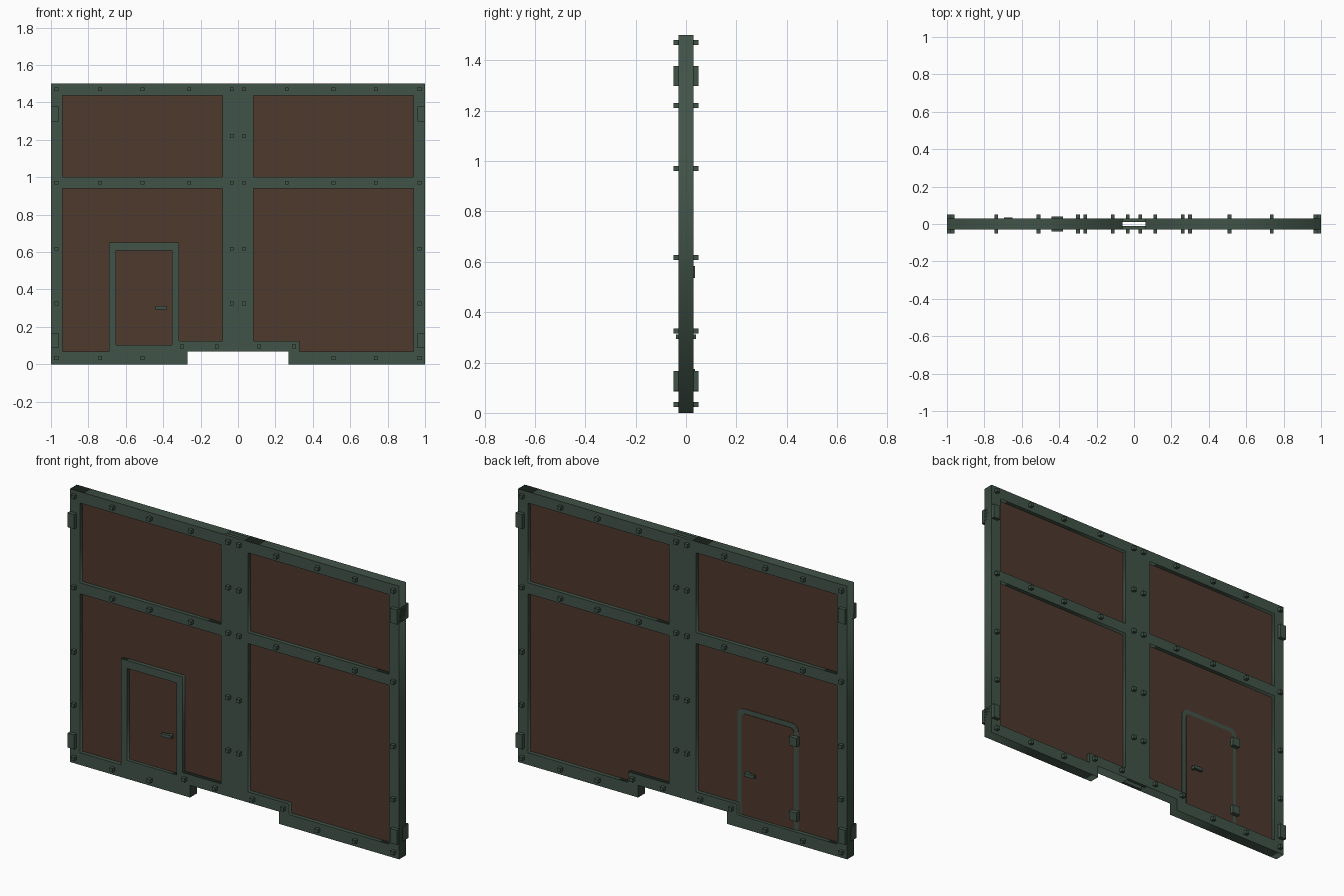
import bpy, math

cube = bpy.data.objects.get("Cube")
if cube:
    bpy.data.objects.remove(cube, do_unlink=True)


def material(name, rgb):
    m = bpy.data.materials.new(name)
    m.use_nodes = True
    col = (*rgb, 1.0)
    m.diffuse_color = col
    bsdf = next(n for n in m.node_tree.nodes if n.type == 'BSDF_PRINCIPLED')
    bsdf.inputs["Base Color"].default_value = col
    bsdf.inputs["Roughness"].default_value = 0.8
    return m


GREEN = material("dark green metal", (0.053, 0.087, 0.064))
BROWN = material("rust brown panel", (0.076, 0.041, 0.027))


def add(name, mesh, mat):
    mesh.materials.clear()
    mesh.materials.append(mat)
    ob = bpy.data.objects.new(name, mesh)
    bpy.context.collection.objects.link(ob)
    return ob


def boxes(name, spans, mat):
    """One object from several boxes given as (x0, x1, y0, y1, z0, z1)."""
    verts, faces = [], []
    for x0, x1, y0, y1, z0, z1 in spans:
        b = len(verts)
        verts += [(x, y, z) for z in (z0, z1)
                  for x, y in ((x0, y0), (x1, y0), (x1, y1), (x0, y1))]
        faces += [[b + i for i in f] for f in
                  ((3, 2, 1, 0), (4, 5, 6, 7), (0, 1, 5, 4),
                   (1, 2, 6, 5), (2, 3, 7, 6), (3, 0, 4, 7))]
    mesh = bpy.data.meshes.new(name)
    mesh.from_pydata(verts, [], faces)
    return add(name, mesh, mat)


def plate(name, loops, y0, y1, mat):
    """Flat plate in the xz plane: an outline with holes, from y0 to y1."""
    cu = bpy.data.curves.new(name, 'CURVE')
    cu.dimensions = '2D'
    cu.fill_mode = 'BOTH'
    cu.extrude = (y1 - y0) / 2
    for pts in loops:
        sp = cu.splines.new('POLY')
        sp.points.add(len(pts) - 1)
        for p, (x, z) in zip(sp.points, pts):
            p.co = (x, z, 0, 1)
        sp.use_cyclic_u = True
    tmp = bpy.data.objects.new(name + "_outline", cu)
    bpy.context.collection.objects.link(tmp)
    dg = bpy.context.evaluated_depsgraph_get()
    mesh = bpy.data.meshes.new_from_object(tmp.evaluated_get(dg))
    bpy.data.objects.remove(tmp, do_unlink=True)
    ob = add(name, mesh, mat)
    ob.rotation_euler = (math.pi / 2, 0, 0)
    ob.location.y = (y0 + y1) / 2
    return ob


T = 0.03       # half thickness of the frame
P = 0.008      # half thickness of the panels

# Two frame halves with window openings, and the panels inside them
outline = [(.062, .067), (.27, .067), (.27, 0), (1, 0), (1, 1.5), (.062, 1.5)]
lower = [(.083, .125), (.33, .125), (.33, .067), (.938, .067), (.938, .94), (.083, .94)]
upper = [(.083, 1.0), (.938, 1.0), (.938, 1.438), (.083, 1.438)]
for side, s in (("left", 1), ("right", -1)):
    plate(side + "_frame",
          [[(s * x, z) for x, z in loop] for loop in (outline, lower, upper)],
          -T, T, GREEN)
    xs = sorted((s * .075, s * .95))
    boxes(side + "_panels", [(*xs, -P, P, .08, .95), (*xs, -P, P, .99, 1.45)], BROWN)
    xs = sorted((s * .32, s * .95))
    boxes(side + "_panel_foot", [(*xs, -P, P, .05, .08)], BROWN)

# Centre column skins around the open vertical slot
boxes("centre_column", [(-.062, .062, -T, -.012, .067, 1.5),
                        (-.062, .062, .012, T, .067, 1.5)], GREEN)

# Corner brackets
boxes("corner_brackets",
      [(min(s * .96, s), max(s * .96, s), -.05, .05, z, z + .08)
       for s in (-1, 1) for z in (.087, 1.297)], GREEN)

# Bolt heads on both faces
full = (.033, .26, .51, .737, .97)
rows = {1.47: full, 1.22: (.033,), .97: full, .617: (.033, .97),
        .325: (.033, .97), .095: (.114, .3), .033: (.51, .737, .97)}
R = .01
boxes("bolts",
      [(s * x - R, s * x + R, min(f * .028, f * .05), max(f * .028, f * .05), z - R, z + R)
       for z, xs in rows.items() for x in xs for s in (-1, 1) for f in (-1, 1)], GREEN)


def rect(x0, x1, z0, z1):
    return [(x0, z0), (x1, z0), (x1, z1), (x0, z1)]


# Front door frame, door leaf and the rounded seal on the back
plate("door_frame", [rect(-.69, -.315, .06, .65), rect(-.652, -.353, .102, .607)],
      -T, -.004, GREEN)
boxes("door_leaf", [(-.66, -.345, -.012, .002, .09, .62)], BROWN)


def arch(x0, x1, z0, z1, r, n=4):
    """Rectangle with rounded upper corners."""
    pts = [(x0, z0), (x1, z0)]
    for cx, a0 in ((x1 - r, 0), (x0 + r, 90)):
        for i in range(n + 1):
            a = math.radians(a0 + 90 * i / n)
            pts.append((cx + r * math.cos(a), z1 - r + r * math.sin(a)))
    return pts


plate("door_seal", [arch(-.69, -.32, .06, .648, .04)], .004, .011, GREEN)
plate("door_back", [arch(-.665, -.347, .06, .622, .025)], .006, .014, BROWN)

# Door handles, one each side
boxes("door_handles",
      [span for f in (-1, 1) for span in (
          (-.44, -.38, min(f * .025, f * .04), max(f * .025, f * .04), .294, .312),
          (-.398, -.382, min(f * .005, f * .03), max(f * .005, f * .03), .295, .311))],
      GREEN)

# Door hinges on the back
boxes("door_hinges", [(-.695, -.65, .006, .035, z - .024, z + .024)
                      for z in (.15, .56)], GREEN)
